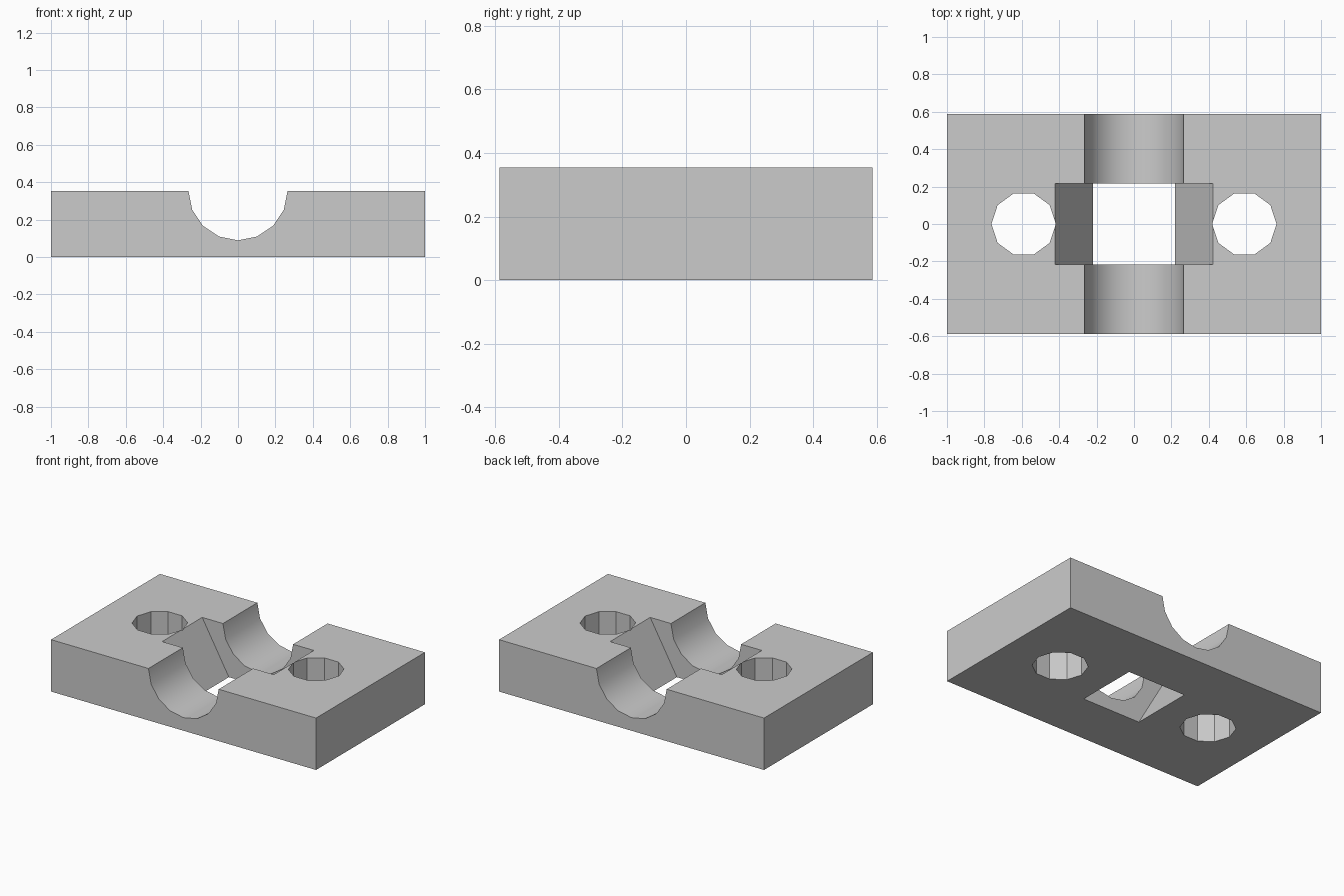
import bpy, bmesh
from math import cos, sin, tau, radians
from mathutils import Vector

if "Cube" in bpy.data.objects:
    bpy.data.objects.remove(bpy.data.objects["Cube"])

WIDTH, DEPTH, HEIGHT = 2.0, 1.174, 0.354

grey = bpy.data.materials.new("plain grey")
grey.use_nodes = True
GREY = (0.6, 0.6, 0.6, 1)
grey.diffuse_color = GREY
grey.node_tree.nodes["Principled BSDF"].inputs["Base Color"].default_value = GREY


def prism(name, outline, sweep):
    """Extrude a closed outline of 3D points along a vector."""
    bm = bmesh.new()
    face = bm.faces.new([bm.verts.new(p) for p in outline])
    out = bmesh.ops.extrude_face_region(bm, geom=[face])
    moved = [v for v in out["geom"] if isinstance(v, bmesh.types.BMVert)]
    bmesh.ops.translate(bm, verts=moved, vec=Vector(sweep))
    bmesh.ops.recalc_face_normals(bm, faces=bm.faces)
    mesh = bpy.data.meshes.new(name)
    bm.to_mesh(mesh)
    bm.free()
    mesh.materials.append(grey)
    obj = bpy.data.objects.new(name, mesh)
    bpy.context.collection.objects.link(obj)
    return obj


def ring(radius, sides):
    return [(radius * cos(tau * i / sides), radius * sin(tau * i / sides))
            for i in range(sides)]


# Solid block
w, d = WIDTH / 2, DEPTH / 2
block = prism("clamp_block", [(-w, -d, 0), (w, -d, 0), (w, d, 0), (-w, d, 0)],
              (0, 0, HEIGHT))

# Half-round channel running front to back
cutters = [prism("channel_cutter",
                 [(x, -1, HEIGHT + z) for x, z in ring(0.265, 16)], (0, 2, 0))]

# Tapered window through the middle, widening upwards
low, high, half = 0.22, 0.4215, 0.216
slope = (high - low) / HEIGHT
bottom, top = -0.1, HEIGHT + 0.1
a, b = low + slope * bottom, low + slope * top
cutters.append(prism("window_cutter",
                     [(-a, -half, bottom), (a, -half, bottom),
                      (b, -half, top), (-b, -half, top)], (0, 2 * half, 0)))

# Ten-sided bolt holes on both sides
for side in (-1, 1):
    cutters.append(prism("bolt_hole_cutter",
                         [(side * 0.59 + x, y, -0.1) for x, y in ring(0.172, 10)],
                         (0, 0, 1)))

# Cut the block, then discard the cutters
bpy.context.view_layer.objects.active = block
for cutter in cutters:
    cut = block.modifiers.new("cut", "BOOLEAN")
    cut.operation = "DIFFERENCE"
    cut.solver = "EXACT"
    cut.object = cutter
    bpy.ops.object.modifier_apply(modifier=cut.name)
    bpy.data.objects.remove(cutter)

# Smooth channel, crisp edges elsewhere
bpy.ops.object.select_all(action="DESELECT")
block.select_set(True)
bpy.ops.object.shade_smooth_by_angle(angle=radians(30))
